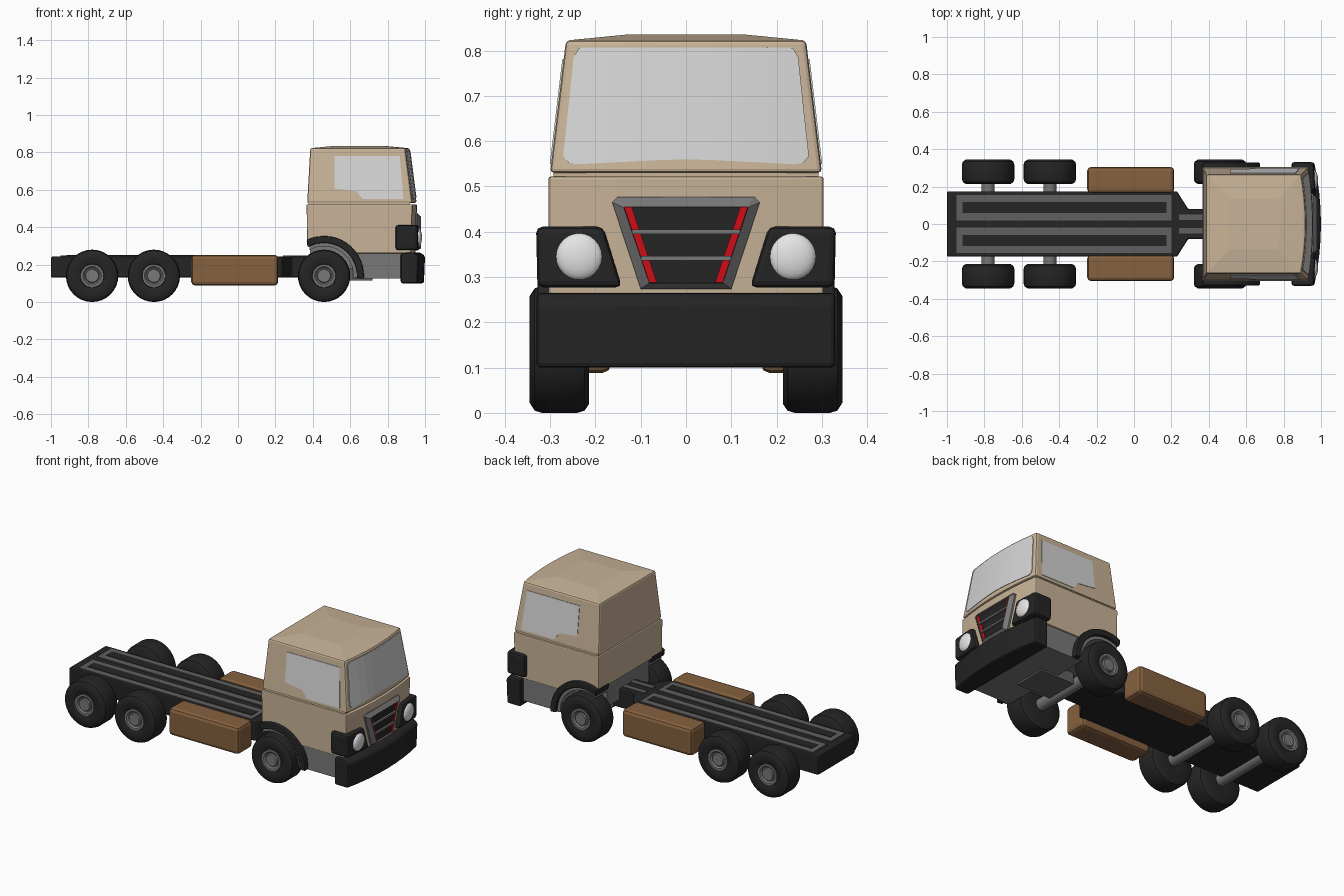
import bpy, bmesh, math
from mathutils import Matrix

if "Cube" in bpy.data.objects:
    bpy.data.objects.remove(bpy.data.objects["Cube"])


def mat(name, r, g, b):
    m = bpy.data.materials.new(name)
    m.diffuse_color = (r, g, b, 1)
    m.use_nodes = True
    m.node_tree.nodes["Principled BSDF"].inputs["Base Color"].default_value = m.diffuse_color
    return m


BEIGE = mat("beige paint", 0.58, 0.45, 0.31)
BLACK = mat("black plastic", 0.018, 0.018, 0.018)
GREY = mat("mid grey", 0.19, 0.19, 0.19)
DGREY = mat("dark grey", 0.115, 0.115, 0.115)
BROWN = mat("brown tank", 0.24, 0.12, 0.05)
GLASS = mat("pale glass", 0.66, 0.66, 0.66)
LAMP = mat("lamp white", 0.78, 0.78, 0.78)
RED = mat("red trim", 0.62, 0.004, 0.008)


def finish(bm, name, m, bevel=0.0, smooth=False, segs=2):
    bmesh.ops.recalc_face_normals(bm, faces=bm.faces)
    if bevel:
        sharp = [e for e in bm.edges if len(e.link_faces) == 2 and e.calc_face_angle(0) > math.radians(32)]
        bmesh.ops.bevel(bm, geom=sharp, offset=bevel, offset_type='OFFSET', segments=segs,
                        profile=0.5, affect='EDGES', clamp_overlap=True)
    if smooth:
        for f in bm.faces:
            f.smooth = True
        for e in bm.edges:
            e.smooth = len(e.link_faces) == 2 and e.calc_face_angle(0) < math.radians(35)
    me = bpy.data.meshes.new(name)
    bm.to_mesh(me)
    bm.free()
    me.materials.append(m)
    ob = bpy.data.objects.new(name, me)
    bpy.context.collection.objects.link(ob)
    return ob


def loft(name, rings, m, bevel=0.0, smooth=False, segs=2):
    """Skin a list of equal-length point rings and cap both ends."""
    bm = bmesh.new()
    vs = [[bm.verts.new(p) for p in r] for r in rings]
    n = len(vs[0])
    for a, b in zip(vs, vs[1:]):
        for i in range(n):
            j = (i + 1) % n
            bm.faces.new((a[i], a[j], b[j], b[i]))
    bm.faces.new(vs[0])
    bm.faces.new(vs[-1])
    return finish(bm, name, m, bevel, smooth, segs)


def box(name, x0, x1, y0, y1, z0, z1, m, bevel=0.0):
    q = [(x0, y0), (x1, y0), (x1, y1), (x0, y1)]
    return loft(name, [[(x, y, z) for x, y in q] for z in (z0, z1)], m, bevel)


def lathe(name, cx, cz, profile, m, n=32):
    """Rings about the y axis; profile = (y, radius)."""
    return loft(name, [[(cx + r * math.cos(2 * math.pi * i / n), y, cz + r * math.sin(2 * math.pi * i / n))
                        for i in range(n)] for y, r in profile], m, smooth=True)


def lerp(a, b, t):
    return a + (b - a) * t


FR = [-1, -0.75, -0.5, -0.25, 0, 0.25, 0.5, 0.75, 1]
WX, WZ = 0.46, 0.14          # front wheel centre


# ---- upper cab ----
def cab_w(z):
    return lerp(0.30, 0.266, (z - 0.53) / 0.285)


def cab_x(y, z):
    t = (z - 0.53) / 0.285
    return lerp(0.955, 0.918, t) - 0.024 * (y / cab_w(z)) ** 2


def cab_ring(z):
    w = cab_w(z)
    xr = lerp(0.37, 0.386, (z - 0.53) / 0.285)
    return [(xr, w, z), (xr, -w, z)] + [(cab_x(f * w, z), f * w, z) for f in FR]


top = cab_ring(0.822)
dome = [(0.64 + (x - 0.64) * 0.5, y * 0.5, 0.835) for x, y, z in top]
loft("cab_upper", [cab_ring(0.53), top, dome], BEIGE, 0.009)
box("cab_seam", 0.377, 0.92, -0.293, 0.293, 0.50, 0.55, BEIGE)


# ---- lower cab with wheel arch ----
def arc(r, a0, a1, n):
    return [(WX + r * math.cos(math.radians(lerp(a0, a1, i / n))),
             WZ + r * math.sin(math.radians(lerp(a0, a1, i / n)))) for i in range(n + 1)]


rings = []
for f in FR:
    xf = 0.957 - 0.025 * f * f
    prof = [(0.367, 0.522)] + arc(0.2, 117, 37, 8) + [(xf - 0.008, 0.26), (xf, 0.522)]
    rings.append([(x, f * 0.304, z) for x, z in prof])
loft("cab_lower", rings, BEIGE, 0.006)

# ---- glass ----
cols = [(0.27, 0.565, 0.58), (0.259, 0.552, 0.68), (0.248, 0.549, 0.785), (0.236, 0.549, 0.806),
        (0.18, 0.552, 0.807), (0.12, 0.555, 0.807), (0.06, 0.558, 0.807), (0, 0.56, 0.807)]
cols = cols + [(-y, b, t) for y, b, t in cols[-2::-1]]
loft("windscreen", [[(cab_x(y, b) + 0.003, y, b), (cab_x(y, t) + 0.003, y, t),
                     (cab_x(y, t) - 0.004, y, t), (cab_x(y, b) - 0.004, y, b)] for y, b, t in cols], GLASS)
WIN = [(0.516, 0.78), (0.864, 0.78), (0.885, 0.55), (0.666, 0.55), (0.634, 0.592), (0.516, 0.606)]

# ---- grille ----
def trap(x, wt, wb, zt, zb, c=0.0):
    half = [(wb, zb), (wt, zt - c), (wt - c, zt)]
    return [(x, y, z) for y, z in half] + [(x, -y, z) for y, z in half[::-1]]


outer, inner = (0.163, 0.10, 0.477, 0.274, 0.012), (0.137, 0.081, 0.455, 0.287, 0.002)
loft("grille_frame", [trap(0.92, *outer), trap(0.958, *outer), trap(0.978, *inner), trap(0.962, *inner)], GREY)
loft("grille_panel", [trap(0.958, *inner), trap(0.966, *inner)], BLACK)


def grille_w(z):
    return lerp(0.081, 0.137, (z - 0.287) / 0.168)


for i, z in enumerate((0.341, 0.40)):
    w = grille_w(z)
    box(f"grille_bar_{i}", 0.96, 0.977, -w, w, z - 0.005, z + 0.005, GREY)

# ---- bumper ----
rings = []
for f in FR:
    xf = 1.0 - 0.036 * f * f
    prof = [(0.87, 0.10), (xf - 0.006, 0.10), (xf, 0.245), (xf - 0.025, 0.265), (0.87, 0.262)]
    rings.append([(x, f * 0.33, z) for x, z in prof])
loft("bumper", rings, BLACK, 0.01)

# ---- under-cab parts ----
box("cab_skirt", 0.61, 0.90, -0.296, 0.296, 0.125, 0.275, GREY)
box("cab_floor", 0.385, 0.64, -0.20, 0.20, 0.18, 0.33, GREY)
box("gearbox", 0.50, 0.72, -0.10, 0.10, 0.115, 0.20, DGREY)

# ---- chassis ----
half = [(-1.0, 0.175), (0.23, 0.175), (0.29, 0.08), (0.60, 0.08)]
plan = half + [(x, -y) for x, y in half[::-1]]
loft("chassis", [[(x, y, z) for x, y in plan] for z in (0.13, 0.243)], BLACK, 0.008)

# ---- mirrored parts ----
for s, side in ((-1, "right"), (1, "left")):
    loft(f"side_window_{side}", [[(x, s * (cab_w(z) + d), z) for x, z in WIN] for d in (0.003, -0.004)], GLASS)
    # grille red strip
    strip = [(grille_w(z) - d, z) for z, d in ((0.288, 0), (0.454, 0), (0.454, 0.017), (0.288, 0.017))]
    loft(f"grille_strip_{side}", [[(x, s * y, z) for y, z in strip] for x in (0.96, 0.97)], RED)
    # headlight and housing
    hs = [(0.141, 0.277), (0.328, 0.277), (0.331, 0.411), (0.183, 0.411)]
    loft(f"headlight_housing_{side}", [[(x - k * (y - 0.14), s * y, z) for y, z in hs]
                                       for x, k in ((0.842, 0), (0.972, 0.06))], BLACK, 0.014)
    bm = bmesh.new()
    bmesh.ops.create_uvsphere(bm, u_segments=20, v_segments=12, radius=0.052,
                              matrix=Matrix.Translation((0.963, s * 0.235, 0.345)) @ Matrix.Diagonal((0.4, 1, 1, 1)))
    finish(bm, f"headlight_{side}", LAMP, smooth=True)
    # fender and liner
    for nm, ro, ri, y0, y1, m in (("fender", 0.213, 0.176, 0.2, 0.328, BLACK),
                                  ("arch_liner", 0.178, 0.158, 0.195, 0.31, GREY)):
        prof = arc(ro, 116, -4, 14) + arc(ri, -4, 120, 14)
        loft(f"{nm}_{side}", [[(x, s * y, z) for x, z in prof] for y in (y0, y1)], m,
             0.006 if nm == "fender" else 0)
    # fuel tank
    box(f"fuel_tank_{side}", -0.25, 0.215, *sorted((s * 0.165, s * 0.305)), 0.088, 0.252, BROWN, 0.02)
    # deck rails: grey frame round a dark strip, plus neck rail
    box(f"deck_rail_{side}", -0.95, 0.20, *sorted((s * 0.02, s * 0.155)), 0.235, 0.248, DGREY)
    box(f"deck_strip_{side}", -0.917, 0.174, *sorted((s * 0.059, s * 0.118)), 0.236, 0.2505, BLACK)
    box(f"neck_rail_{side}", 0.24, 0.40, *sorted((s * 0.022, s * 0.052)), 0.235, 0.248, DGREY)
    # wheels
    for i, wx in enumerate((-0.78, -0.45, WX)):
        tyre = [(0.214, 0.06), (0.214, 0.12), (0.224, 0.135), (0.24, 0.14), (0.318, 0.14), (0.334, 0.135),
                (0.345, 0.118), (0.345, 0.085), (0.338, 0.064), (0.325, 0.06)]
        hub = [(0.32, 0.062), (0.342, 0.062), (0.342, 0.05), (0.334, 0.042), (0.334, 0.037), (0.344, 0.034)]
        lathe(f"tyre_{side}_{i}", wx, WZ, [(s * y, r) for y, r in tyre], BLACK)
        lathe(f"hub_{side}_{i}", wx, WZ, [(s * y, r) for y, r in hub], GREY)

# ---- axles ----
for i, wx in enumerate((-0.78, -0.45, WX)):
    lathe(f"axle_{i}", wx, WZ, [(-0.23, 0.035), (0.23, 0.035)], GREY, 16)
